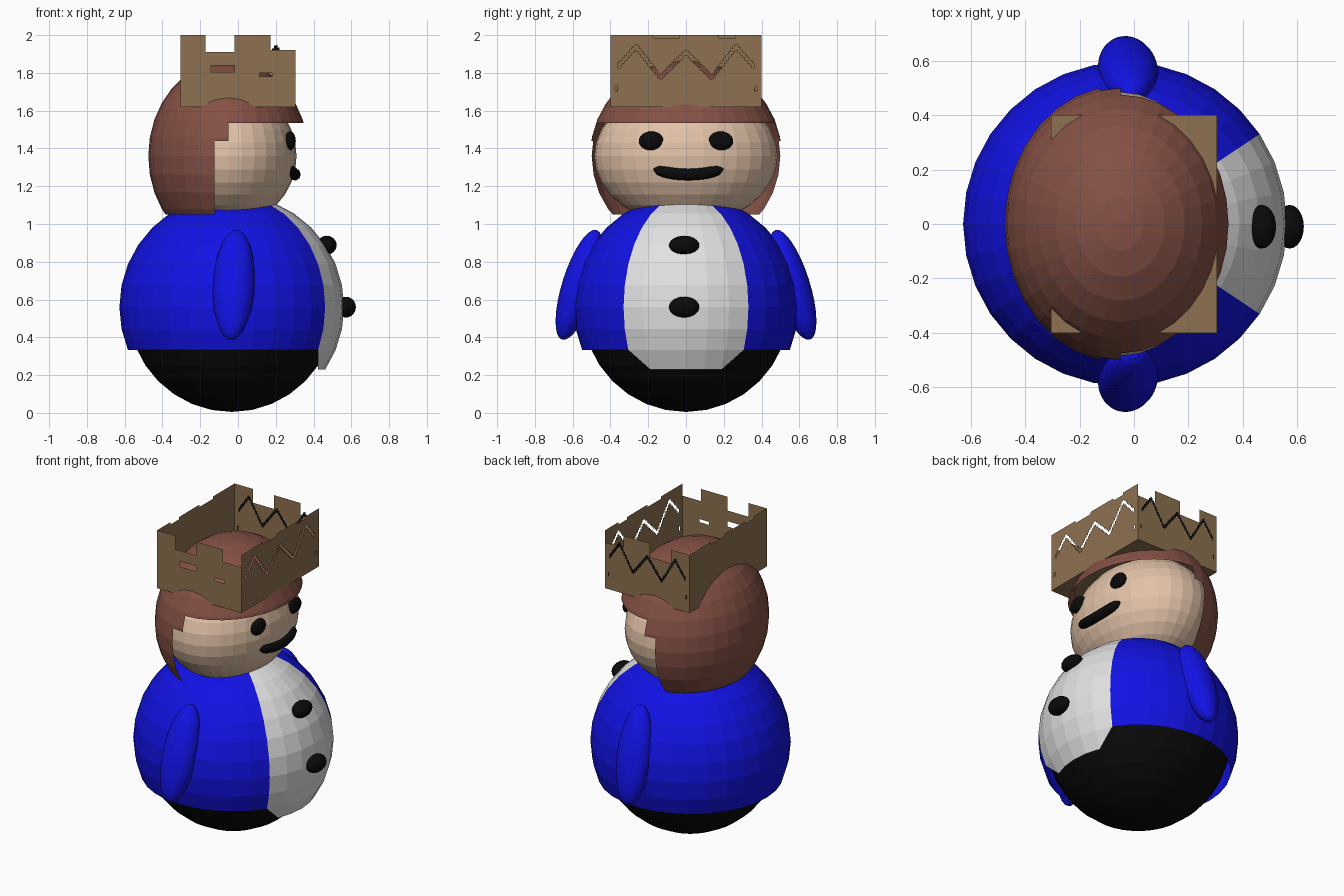
import bpy, bmesh, math
from mathutils import Matrix, Vector, Euler

if "Cube" in bpy.data.objects:
    bpy.data.objects.remove(bpy.data.objects["Cube"])


def material(name, rgb):
    m = bpy.data.materials.new(name)
    m.diffuse_color = (*rgb, 1)
    m.use_nodes = True
    m.node_tree.nodes["Principled BSDF"].inputs["Base Color"].default_value = m.diffuse_color
    return m


BLUE = material("coat blue", (0.006, 0.006, 0.78))
WHITE = material("shirt white", (0.76, 0.76, 0.76))
BLACK = material("black", (0.003, 0.003, 0.003))
SKIN = material("skin", (0.76, 0.54, 0.39))
HAIR = material("hair brown", (0.235, 0.082, 0.06))
TAN = material("crown tan", (0.27, 0.165, 0.08))


def finish(name, bm, mats):
    me = bpy.data.meshes.new(name)
    bm.to_mesh(me)
    bm.free()
    for m in mats:
        me.materials.append(m)
    ob = bpy.data.objects.new(name, me)
    bpy.context.collection.objects.link(ob)
    return ob


def ball(name, centre, radii, mat, seg=32, rot=(0, 0, 0), edit=None):
    """Faceted ellipsoid; edit() may trim the mesh once it is placed."""
    bm = bmesh.new()
    bmesh.ops.create_uvsphere(bm, u_segments=seg, v_segments=seg // 2, radius=1)
    bm.transform(Matrix.LocRotScale(Vector(centre), Euler(rot), Vector(radii)))
    if edit:
        edit(bm)
    return finish(name, bm, [mat])


def keep(bm, rule):
    drop = [f for f in bm.faces if not rule(f.calc_center_median())]
    bmesh.ops.delete(bm, geom=drop, context='FACES')


# ---- body: black inner ball, blue coat shell, white shirt wedge
BODY = Vector((-0.033, 0, 0.56))
R = 0.595
STEP = math.radians(11.25)


def azimuth(p):
    return abs(math.atan2(p.y, p.x - BODY.x))


def trim_coat(bm):
    keep(bm, lambda p: p.z > 0.335 and azimuth(p) > 3 * STEP)


def trim_shirt(bm):
    keep(bm, lambda p: p.z > 0.235 and azimuth(p) < 3 * STEP)
    # slant the lower corners
    for v in bm.verts:
        if v.co.z < 0.26 and azimuth(v.co) > 2.5 * STEP:
            s = math.copysign(1, v.co.y)
            a, e = 3 * STEP, 2 * STEP
            v.co = BODY + R * Vector((math.cos(a) * math.cos(e),
                                      s * math.sin(a) * math.cos(e), -math.sin(e)))
    bmesh.ops.remove_doubles(bm, verts=bm.verts[:], dist=0.001)


ball("trousers", BODY, (0.55, 0.55, 0.555), BLACK)
ball("coat", BODY, (R, R, R), BLUE, edit=trim_coat)
ball("shirt_front", BODY, (R, R, R), WHITE, edit=trim_shirt)

# ---- arms
for side, s in (("left", 1), ("right", -1)):
    ball(side + "_arm", (-0.022, s * 0.565, 0.678), (0.11, 0.09, 0.305), BLUE,
         rot=(s * math.radians(17.5), math.radians(3), 0))

# ---- coat buttons
ball("upper_button", (0.47, -0.01, 0.888), (0.052, 0.08, 0.05), BLACK, 24)
ball("lower_button", (0.572, -0.01, 0.56), (0.052, 0.08, 0.055), BLACK, 24)

# ---- head, eyes and mouth
ball("head", (-0.05, 0, 1.36), (0.36, 0.485, 0.365), SKIN)
for s in (1, -1):
    ball("eye", (0.276, s * 0.184, 1.44), (0.03, 0.066, 0.05), BLACK, 24)

cu = bpy.data.curves.new("mouth", 'CURVE')
cu.dimensions = '3D'
cu.bevel_depth = 0.032
cu.bevel_resolution = 3
cu.use_fill_caps = True
sp = cu.splines.new('POLY')
N = 14
sp.points.add(N)
for i, p in enumerate(sp.points):
    t = 2 * i / N - 1
    p.co = (0.3 - 0.028 * t * t, 0.012 + 0.185 * t, 1.262 + 0.03 * t * t, 1)
    p.radius = math.sqrt(max(1 - t ** 6, 0.02))
cu.materials.append(BLACK)
bpy.context.collection.objects.link(bpy.data.objects.new("mouth", cu))


# ---- hair: shell with the face opening cut away
def trim_hair(bm):
    for axis, d in ((0, -0.125), (0, -0.05), (2, 1.05), (2, 1.44), (2, 1.535)):
        co, no = Vector((0, 0, 0)), Vector((0, 0, 0))
        co[axis], no[axis] = d, 1
        bmesh.ops.bisect_plane(bm, geom=bm.verts[:] + bm.edges[:] + bm.faces[:],
                               plane_co=co, plane_no=no)
    keep(bm, lambda p: p.z > 1.535 or (p.z > 1.44 and p.x < -0.05)
         or (p.z > 1.05 and p.x < -0.125))


ball("hair", (-0.05, 0, 1.36), (0.425, 0.508, 0.506), HAIR, edit=trim_hair)

# ---- crown: four thin walls built in narrow columns, plus a floor
Z0, HX, HY, COLS = 1.62, 0.305, 0.40, 64
ZIG = [(-0.93, 1.64), (-0.91, 1.83), (-0.66, 1.94), (-0.34, 1.775), (0, 1.91),
       (0.34, 1.775), (0.66, 1.94), (0.91, 1.83), (0.93, 1.64)]


def zigzag(u):
    for (a, za), (b, zb) in zip(ZIG, ZIG[1:]):
        if a <= u <= b:
            return za + (zb - za) * (u - a) / (b - a)
    return None


def side_top(u):
    x = u * HX
    if -0.175 < x < -0.02:
        return 1.91
    return 1.92 if x > 0.17 else 2.0


def end_top(u):
    y = u * HY
    return 1.985 if -0.18 < y < -0.04 or 0.18 < y < 0.26 else 2.0


def plain(u, top):
    return [(Z0, top, 0)]


def holed(u, top):
    x = u * HX
    if -0.14 < x < -0.02:
        return [(Z0, 1.805, 0), (1.84, top, 0)]
    if 0.11 < x < 0.18:
        return [(Z0, 1.78, 0), (1.80, top, 0)]
    return [(Z0, top, 0)]


def slit(u, top):
    z = zigzag(u)
    if z is None:
        return [(Z0, top, 0)]
    w = 0.013
    return [(Z0, z - w, 0), (z + w, max(top, z + w), 0)]


def painted(u, top):
    z = zigzag(u)
    if z is None:
        return [(Z0, top, 0)]
    w = 0.014
    return [(Z0, z - w, 0), (z - w, z + w, 1), (z + w, max(top, z + w), 0)]


def wall(name, place, top, cells):
    bm = bmesh.new()
    for i in range(COLS):
        a, b = 2 * i / COLS - 1, 2 * (i + 1) / COLS - 1
        u = (a + b) / 2
        for lo, hi, m in cells(u, top(u)):
            if hi - lo > 0.001:
                f = bm.faces.new([bm.verts.new((*place(t), z)) for t, z in
                                  ((a, lo), (b, lo), (b, hi), (a, hi))])
                f.material_index = m
    bmesh.ops.remove_doubles(bm, verts=bm.verts[:], dist=0.0005)
    finish(name, bm, [TAN, BLACK])


wall("crown_face_wall", lambda t: (HX, t * HY), end_top, slit)
wall("crown_rear_wall", lambda t: (-HX, -t * HY), end_top, plain)
wall("crown_left_wall", lambda t: (-t * HX, HY), lambda u: side_top(-u), painted)
wall("crown_right_wall", lambda t: (t * HX, -HY), side_top, holed)

bm = bmesh.new()
bm.faces.new([bm.verts.new((x * HX, y * HY, Z0)) for x, y in
              ((-1, -1), (1, -1), (1, 1), (-1, 1))])
finish("crown_floor", bm, [TAN])
